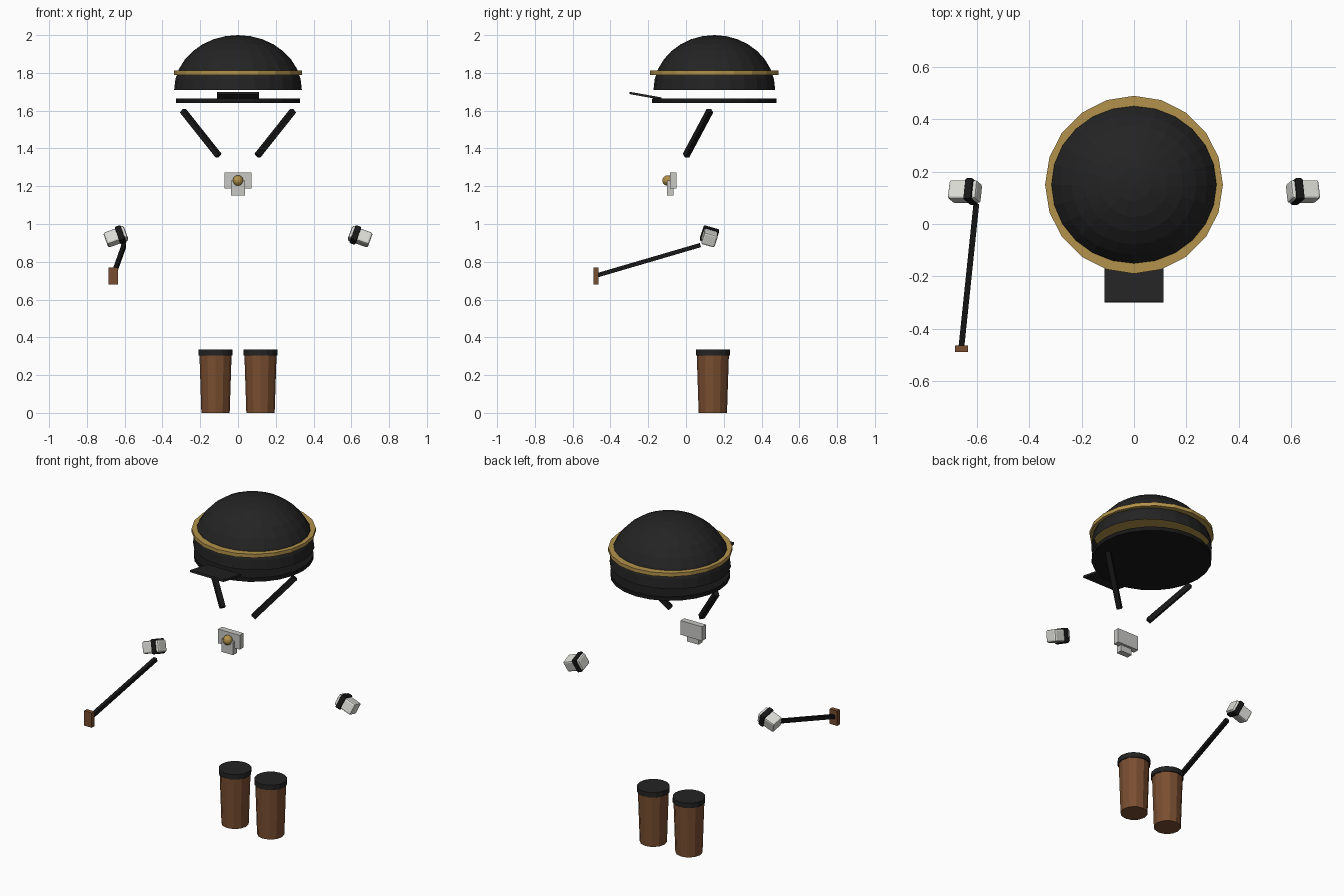
import bpy, bmesh, math
from mathutils import Vector, Matrix, Euler

cube = bpy.data.objects.get("Cube")
if cube:
    bpy.data.objects.remove(cube, do_unlink=True)


def material(name, r, g, b):
    m = bpy.data.materials.new(name)
    m.use_nodes = True
    m.diffuse_color = (r, g, b, 1)
    m.node_tree.nodes["Principled BSDF"].inputs["Base Color"].default_value = (r, g, b, 1)
    return m


felt = material("felt black", 0.017, 0.017, 0.017)
black = material("deep black", 0.009, 0.009, 0.009)
gold = material("gold", 0.45, 0.29, 0.07)
brown = material("leather brown", 0.19, 0.075, 0.03)
white = material("glove white", 0.72, 0.72, 0.68)
grey = material("cloth grey", 0.58, 0.58, 0.56)


def finish(name, bm, mat, matrix):
    bmesh.ops.transform(bm, matrix=matrix, verts=bm.verts)
    mesh = bpy.data.meshes.new(name)
    bm.to_mesh(mesh)
    bm.free()
    mesh.materials.append(mat)
    ob = bpy.data.objects.new(name, mesh)
    bpy.context.collection.objects.link(ob)
    return ob


def box(name, mat, centre, size, rot=(0, 0, 0), bevel=0):
    bm = bmesh.new()
    bmesh.ops.create_cube(bm, size=1)
    bmesh.ops.scale(bm, vec=size, verts=bm.verts)
    turn = Euler([math.radians(a) for a in rot]).to_matrix().to_4x4()
    ob = finish(name, bm, mat, Matrix.Translation(centre) @ turn)
    if bevel:
        mod = ob.modifiers.new("soft edges", "BEVEL")
        mod.width = bevel
        mod.segments = 2
    return ob


def cone(name, mat, centre, z0, z1, r0, r1, sides):
    bm = bmesh.new()
    bmesh.ops.create_cone(bm, cap_ends=True, segments=sides,
                          radius1=r0, radius2=r1, depth=z1 - z0)
    return finish(name, bm, mat, Matrix.Translation((*centre, (z0 + z1) / 2)))


def beam(name, mat, a, b, width, depth):
    a, b = Vector(a), Vector(b)
    bm = bmesh.new()
    bmesh.ops.create_cube(bm, size=1)
    bmesh.ops.scale(bm, vec=(width, depth, (b - a).length), verts=bm.verts)
    turn = (b - a).to_track_quat("Z", "Y").to_matrix().to_4x4()
    return finish(name, bm, mat, Matrix.Translation((a + b) / 2) @ turn)


# Hat: open half dome, gold band, flat base and tilted visor
hat = (0, 0.15)
bm = bmesh.new()
bmesh.ops.create_uvsphere(bm, u_segments=24, v_segments=16, radius=1)
bmesh.ops.delete(bm, geom=[v for v in bm.verts if v.co.z < -0.01], context="VERTS")
bmesh.ops.scale(bm, vec=(0.338, 0.322, 0.29), verts=bm.verts)
finish("hat_dome", bm, felt, Matrix.Translation((*hat, 1.71)))
cone("hat_band", gold, hat, 1.79, 1.812, 0.34, 0.34, 20)
cone("hat_base", black, hat, 1.64, 1.664, 0.329, 0.329, 24)
box("visor", felt, (0, -0.215, 1.679), (0.224, 0.17, 0.012), (-10, 0, 0))

# Chest pieces: cravat and gold brooch
box("cravat_bow", grey, (0, -0.068, 1.23), (0.144, 0.036, 0.086))
box("cravat_fall", grey, (0, -0.083, 1.19), (0.076, 0.036, 0.08))
bm = bmesh.new()
bmesh.ops.create_uvsphere(bm, u_segments=12, v_segments=8, radius=0.028)
finish("brooch", bm, gold, Matrix.Translation((0, -0.097, 1.23)))

# Paired parts: lapels, gloves with cuffs, boots
for side, s in (("left", 1), ("right", -1)):
    beam(side + "_lapel", black, (s * 0.292, 0.127, 1.6),
         (s * 0.103, 0.0, 1.362), 0.028, 0.028)
    rot = (-17, s * 20, 0)
    palm = Vector((s * 0.646, 0.124, 0.933))
    along = Euler([math.radians(a) for a in rot]).to_matrix() @ Vector((s, 0, 0))
    box(side + "_glove", white, palm, (0.115, 0.075, 0.07), rot, 0.01)
    box(side + "_cuff", black, palm - along * 0.026, (0.034, 0.086, 0.084), rot, 0.008)
    foot = (s * 0.119, 0.142)
    cone(side + "_boot", brown, foot, 0, 0.306, 0.075, 0.085, 12)
    cone(side + "_boot_top", felt, foot, 0.305, 0.335, 0.09, 0.09, 16)

# Cane held in the right hand
beam("cane", black, (-0.603, 0.075, 0.888), (-0.66, -0.472, 0.728), 0.022, 0.022)
box("cane_grip", brown, (-0.66, -0.477, 0.725), (0.05, 0.025, 0.09))
